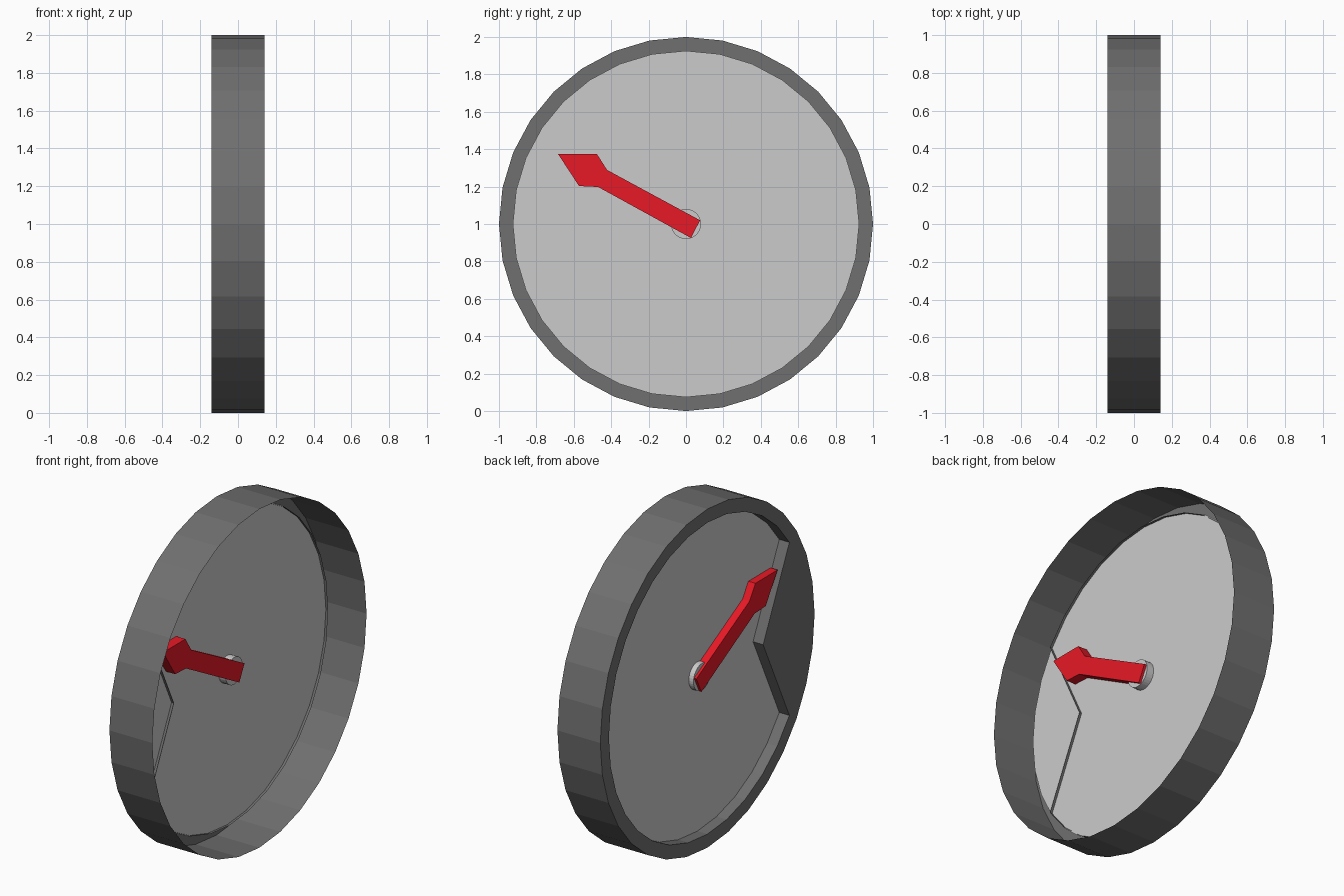
import bpy
from math import sin, cos, tau, pi

if "Cube" in bpy.data.objects:
    bpy.data.objects.remove(bpy.data.objects["Cube"])

SIDES = 32
CENTRE_Z = 1.0


def material(name, rgb):
    m = bpy.data.materials.new(name)
    m.diffuse_color = (*rgb, 1)
    m.use_nodes = True
    m.node_tree.nodes["Principled BSDF"].inputs["Base Color"].default_value = m.diffuse_color
    return m


def make_object(name, verts, faces, mat=None):
    mesh = bpy.data.meshes.new(name)
    mesh.from_pydata(verts, [], faces)
    mesh.update()
    ob = bpy.data.objects.new(name, mesh)
    ob.location.z = CENTRE_Z
    bpy.context.collection.objects.link(ob)
    if mat:
        mesh.materials.append(mat)
    return ob


def prism(name, outline, x0, x1, mat=None):
    """Extrude a (y, z) outline along x."""
    n = len(outline)
    verts = [(x, y, z) for x in (x0, x1) for y, z in outline]
    faces = [tuple(reversed(range(n))), tuple(range(n, 2 * n))]
    faces += [(i, (i + 1) % n, n + (i + 1) % n, n + i) for i in range(n)]
    return make_object(name, verts, faces, mat)


def circle(r, n=SIDES):
    return [(r * cos(tau * i / n), r * sin(tau * i / n)) for i in range(n)]


def opening_radius(a):
    """Round opening with a V-shaped wedge reaching in from the -y side."""
    c, s = cos(a - pi), abs(sin(a - pi))
    d = c - 0.479 * s
    return min(0.92, 0.52 / d) if d > 0 else 0.92


dark = material("dark_casing", (0.16, 0.16, 0.16))
red = material("red_needle", (0.8, 0.01, 0.02))

# Casing: outer wall, lip with wedge, short inner wall
rows = [(0.14, False), (-0.14, False), (-0.14, True), (-0.055, True)]
verts, faces = [], []
for x, inner in rows:
    for i in range(SIDES):
        a = tau * i / SIDES
        r = opening_radius(a) if inner else 1.0
        verts.append((x, r * cos(a), r * sin(a)))
for k in range(len(rows) - 1):
    for i in range(SIDES):
        j = (i + 1) % SIDES
        p, q = k * SIDES, (k + 1) * SIDES
        faces.append((p + j, p + i, q + i, q + j))
make_object("casing", verts, faces, dark)

# Dial plate
prism("dial_plate", circle(0.926), -0.074, -0.07)

# Pivot hub passing through the plate
prism("hub", circle(0.08), -0.105, -0.025)

# Needle with arrow head, passing through the plate
needle = [(0.075, 0.02), (-0.422, 0.289), (-0.476, 0.374), (-0.684, 0.374),
          (-0.572, 0.203), (-0.47, 0.198), (0.027, -0.075)]
prism("needle", needle, -0.12, -0.01, red)
